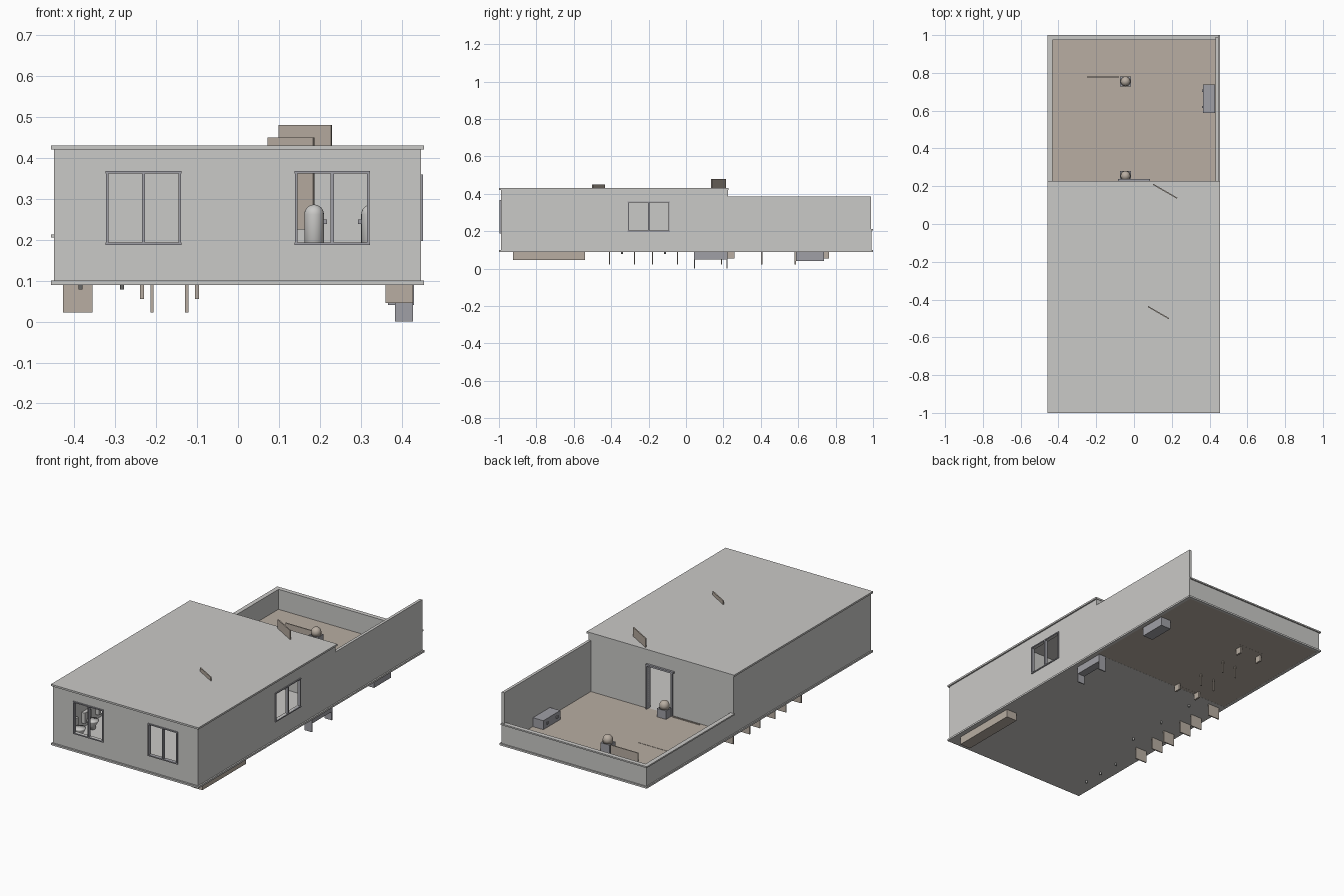
import bpy, bmesh, math
from mathutils import Matrix, Vector

cube = bpy.data.objects.get("Cube")
if cube:
    bpy.data.objects.remove(cube, do_unlink=True)


def material(name, rgb):
    m = bpy.data.materials.new(name)
    m.use_nodes = True
    m.diffuse_color = (*rgb, 1)
    m.node_tree.nodes["Principled BSDF"].inputs["Base Color"].default_value = (*rgb, 1)
    return m


WALL = material("pale grey plaster", (0.59, 0.585, 0.57))
TAN = material("tan wood", (0.48, 0.42, 0.36))
METAL = material("cool grey metal", (0.35, 0.35, 0.38))


def finish(name, bm, mat):
    mesh = bpy.data.meshes.new(name)
    bm.to_mesh(mesh)
    bm.free()
    mesh.materials.append(mat)
    ob = bpy.data.objects.new(name, mesh)
    bpy.context.collection.objects.link(ob)
    return ob


def box(name, x, y, z, mat):
    """Box from three (min, max) ranges."""
    bm = bmesh.new()
    bmesh.ops.create_cube(bm, size=1)
    for v in bm.verts:
        v.co = Vector([r[0] if c < 0 else r[1] for c, r in zip(v.co, (x, y, z))])
    return finish(name, bm, mat)


def lathe(name, x, y, profile, mat, steps=20):
    """Turned part from (radius, z) points."""
    bm = bmesh.new()
    pts = [bm.verts.new((r, 0, z)) for r, z in profile]
    edges = [bm.edges.new(p) for p in zip(pts, pts[1:])]
    bmesh.ops.spin(bm, geom=pts + edges, axis=(0, 0, 1), cent=(0, 0, 0),
                   angle=math.tau, steps=steps)
    bmesh.ops.remove_doubles(bm, verts=bm.verts, dist=0.0001)
    bmesh.ops.recalc_face_normals(bm, faces=bm.faces)
    bmesh.ops.translate(bm, verts=bm.verts, vec=(x, y, 0))
    for f in bm.faces:
        f.smooth = len(f.verts) < 5
    return finish(name, bm, mat)


def dome(r, base, top):
    """Profile of an upright cylinder with a round top."""
    arc = [(r * math.cos(a), top - r + r * math.sin(a))
           for a in (i * math.pi / 12 for i in range(6))]
    return [(0, base), (r, base)] + arc + [(0, top)]


def cut(ob, *ranges):
    """Cut box-shaped holes, then remove the cutters."""
    cutters = [box("cutter", *r, WALL) for r in ranges]
    for c in cutters:
        c.hide_render = True
        mod = ob.modifiers.new("hole", "BOOLEAN")
        mod.operation = "DIFFERENCE"
        mod.solver = "EXACT"
        mod.object = c
    deps = bpy.context.evaluated_depsgraph_get()
    mesh = bpy.data.meshes.new_from_object(ob.evaluated_get(deps))
    ob.modifiers.clear()
    ob.data = mesh
    for c in cutters:
        bpy.data.objects.remove(c, do_unlink=True)


# House shell with windows and terrace door
house = box("house_walls", (-.45, .447), (-.99, .225), (.1, .42), WALL)
cut(house,
    ((-.434, .431), (-.974, .209), (.09, .43)),
    ((-.32, -.142), (-1.1, -.9), (.193, .362)),
    ((.142, .318), (-1.1, -.9), (.193, .362)),
    ((.4, .5), (-.308, -.09), (.203, .353)),
    ((-.07, .077), (.15, .3), (.09, .34)))
box("roof_slab", (-.457, .455), (-1, .228), (.42, .43), WALL)
box("house_floor", (-.457, .455), (-1, .22), (.09, .1), WALL)
partition = box("inner_wall", (-.434, .431), (-.435, -.42), (.1, .42), WALL)
cut(partition, ((-.055, .074), (-.5, -.4), (.09, .33)))

# Terrace with one tall and two low parapets
box("terrace_floor", (-.44, .44), (.22, .99), (.0905, .1), TAN)
box("terrace_edge_back", (-.457, .455), (.985, 1), (.09, .1), WALL)
for name, x in (("left", (.437, .455)), ("right", (-.457, -.439))):
    box("terrace_edge_" + name, x, (.22, 1), (.09, .1), WALL)
box("tall_parapet", (.431, .447), (.225, .99), (.1, .385), WALL)
box("right_parapet", (-.45, -.434), (.225, .99), (.1, .205), WALL)
box("back_parapet", (-.45, .447), (.977, .993), (.1, .205), WALL)
box("right_coping", (-.457, -.432), (.225, 1), (.205, .213), WALL)
box("back_coping", (-.457, .447), (.975, 1), (.205, .213), WALL)


# Window frames: wider head and sill, two jambs and a mullion
def window(name, lo, hi, z0, z1, face, along_x):
    w, mid = .006, (lo + hi) / 2
    depth = (face - .006, face + .012) if along_x else (face - .012, face + .005)
    bars = [("sill", (lo - .004, hi + .004), (z0 - w, z0)),
            ("head", (lo - .004, hi + .004), (z1, z1 + w)),
            ("jamb_a", (lo - .003, lo + .003), (z0, z1)),
            ("jamb_b", (hi - .003, hi + .003), (z0, z1)),
            ("mullion", (mid - .004, mid + .004), (z0, z1))]
    for part, span, z in bars:
        x, y = (span, depth) if along_x else (depth, span)
        box(f"{name}_{part}", x, y, z, METAL)


window("front_right_window", -.32, -.142, .193, .362, -.99, True)
window("front_left_window", .142, .318, .193, .362, -.99, True)
window("side_window", -.308, -.09, .203, .353, .447, False)

# Terrace door frame
for name, x in (("a", (-.078, -.07)), ("b", (.077, .085))):
    box("door_jamb_" + name, x, (.205, .237), (.1, .34), METAL)
box("door_head", (-.085, .085), (.205, .237), (.34, .35), METAL)


# Raised open door leaves, swung thirty degrees
def leaf(name, start, length, z):
    ob = box(name, (0, length), (-.003, .003), z, TAN)
    ob.data.transform(Matrix.Translation((*start, 0)) @ Matrix.Rotation(-math.pi / 6, 4, "Z"))


leaf("terrace_door_leaf", (.101, .21), .147, (.24, .48))
leaf("inner_door_leaf", (.074, -.437), .128, (.225, .45))

# Terrace lamps: square post with a round head
for i, y in enumerate((.755, .255)):
    box(f"lamp_post_{i}", (-.073, -.017), (y - .026, y + .026), (.1, .147), METAL)
    lathe(f"lamp_head_{i}", -.045, y, dome(.026, .147, .19), TAN)

# Terrace seats with sunken legs
for i, (back, y, top) in enumerate(((.778, (.73, .765), .15), (.236, (.222, .26), .104))):
    box(f"seat_back_{i}", (-.25, -.08), (back - .003, back + .003), (.09, top), TAN)
    for side, x in (("a", -.235), ("b", -.1)):
        box(f"seat_leg_{i}{side}", (x - .005, x + .005), y, (.055, .092), TAN)

# Terrace table legs and top
for x in (-.21, -.125):
    for y in (.405, .585):
        box("table_leg", (x - .004, x + .004), (y - .004, y + .004), (.022, .092), TAN)
box("table_top", (-.34, -.115), (.335, .59), (.098, .1015), TAN)

# Terrace bench against the tall wall
box("terrace_bench", (.366, .43), (.588, .738), (.04, .15), METAL)
for y in (.62, .705):
    box("bench_knob", (.36, .367), (y - .006, y + .006), (.12, .132), METAL)

# Three desks with stools along the right wall
for y0, y1 in ((-.41, -.275), (-.18, -.045), (.045, .19)):
    for y in (y0, y1):
        box("desk_side", (-.427, -.356), (y - .003, y + .003), (.022, .165), TAN)
    box("desk_top", (-.43, -.35), (y0 - .006, y1 + .006), (.165, .173), TAN)
    yc = (y0 + y1) / 2
    lathe("stool", -.283, yc, [(0, .078), (.005, .078), (.005, .14), (.028, .14),
                               (.028, .15), (0, .15)], WALL)

# Three toilets in the front room
for y in (-.85, -.735, -.61):
    lathe("toilet_bowl", -.385, y, [(0, .078), (.005, .078), (.005, .1), (.015, .1),
                                    (.018, .12), (.032, .145), (.032, .15), (0, .15)], WALL)
    box("toilet_tank", (-.432, -.412), (y - .03, y + .03), (.13, .19), WALL)

# Front room counter and two round-topped pedestals with taps
box("front_counter", (.361, .427), (-.925, -.54), (.045, .17), TAN)
for x, side in ((.186, 1), (.325, -1)):
    lathe("pedestal", x, -.7, dome(.024, .1, .286), WALL)
    tap = sorted((x + side * .02, x + side * .032))
    box("pedestal_tap", tap, (-.707, -.693), (.238, .249), METAL)

# Rear room open cabinet that hangs below the floor
for y in (.045, .22):
    box("cabinet_side", (.383, .428), (y - .003, y + .003), (0, .17), METAL)
box("cabinet_shelf", (.383, .428), (.045, .22), (.048, .054), METAL)
box("cabinet_back", (.424, .428), (.045, .22), (.05, .17), METAL)
